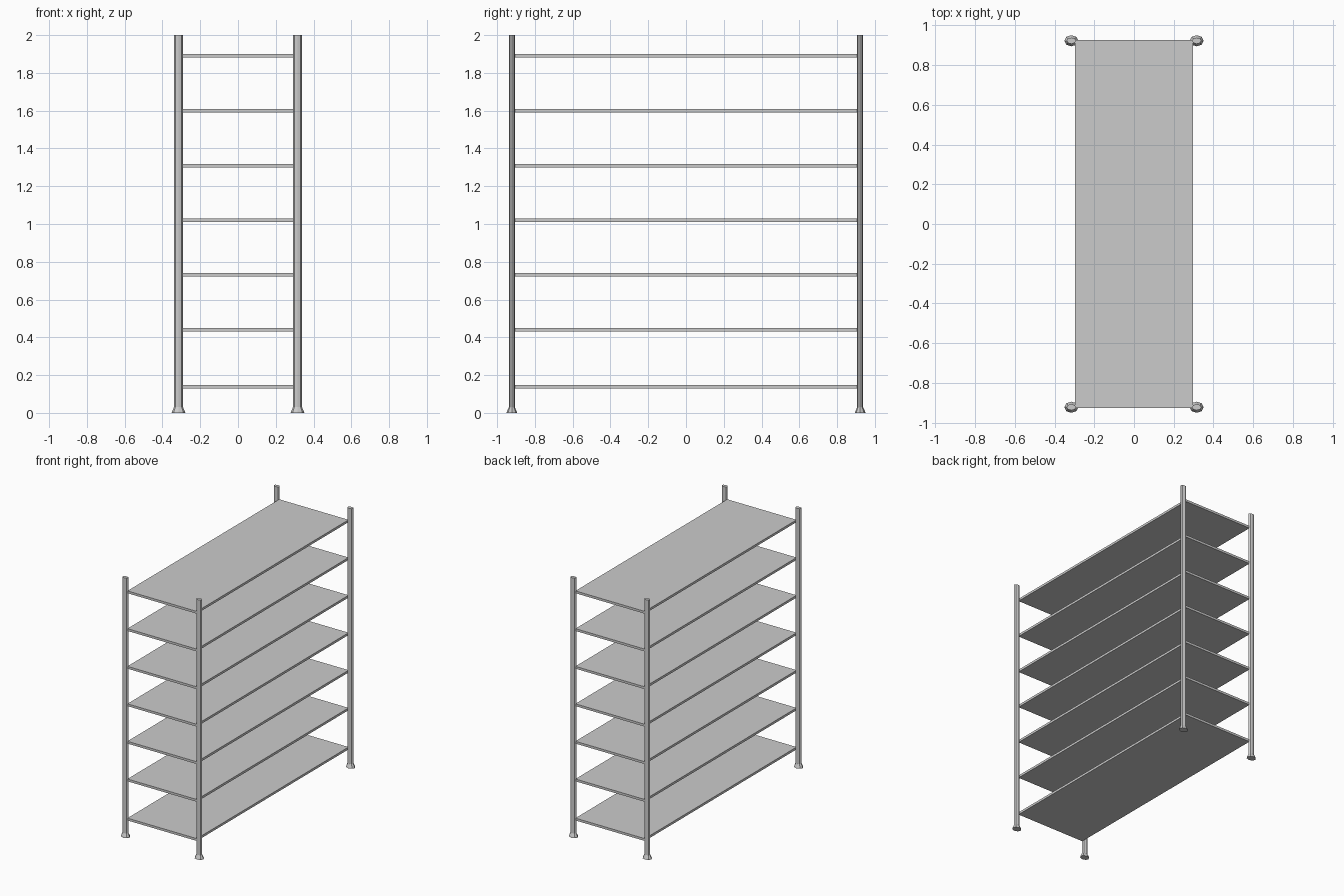
import bpy, bmesh, math

if "Cube" in bpy.data.objects:
    bpy.data.objects.remove(bpy.data.objects["Cube"])

SIDES = 8
POST_X, POST_Y = 0.315, 0.922
# post profile: (height, x radius, y radius), flared foot to straight top
PROFILE = [(0.0, 0.036, 0.028), (0.008, 0.034, 0.026),
           (0.03, 0.024, 0.0155), (2.0, 0.024, 0.0155)]
SHELF_HEIGHTS = [0.138, 0.44, 0.731, 1.02, 1.309, 1.60, 1.891]


def finish(name, bm):
    bmesh.ops.recalc_face_normals(bm, faces=bm.faces[:])
    mesh = bpy.data.meshes.new(name)
    bm.to_mesh(mesh)
    bm.free()
    obj = bpy.data.objects.new(name, mesh)
    bpy.context.collection.objects.link(obj)


def post(name, x, y):
    bm = bmesh.new()
    rings = []
    for z, rx, ry in PROFILE:
        rings.append([bm.verts.new((x + rx * math.cos(math.tau * i / SIDES),
                                    y + ry * math.sin(math.tau * i / SIDES), z))
                      for i in range(SIDES)])
    for a, b in zip(rings, rings[1:]):
        for i in range(SIDES):
            j = (i + 1) % SIDES
            bm.faces.new((a[i], a[j], b[j], b[i]))
    bm.faces.new(rings[0])
    bm.faces.new(rings[-1])
    finish(name, bm)


def shelf(name, z):
    bm = bmesh.new()
    bmesh.ops.create_cube(bm, size=1)
    bmesh.ops.scale(bm, vec=(0.592, 1.85, 0.018), verts=bm.verts[:])
    bmesh.ops.translate(bm, vec=(0, 0, z), verts=bm.verts[:])
    finish(name, bm)


# four corner posts with flared feet
for side, sx in (("left", -1), ("right", 1)):
    for end, sy in (("front", -1), ("back", 1)):
        post(f"{end}_{side}_post", sx * POST_X, sy * POST_Y)

# seven shelf boards
for n, z in enumerate(SHELF_HEIGHTS, 1):
    shelf(f"shelf_{n}", z)
